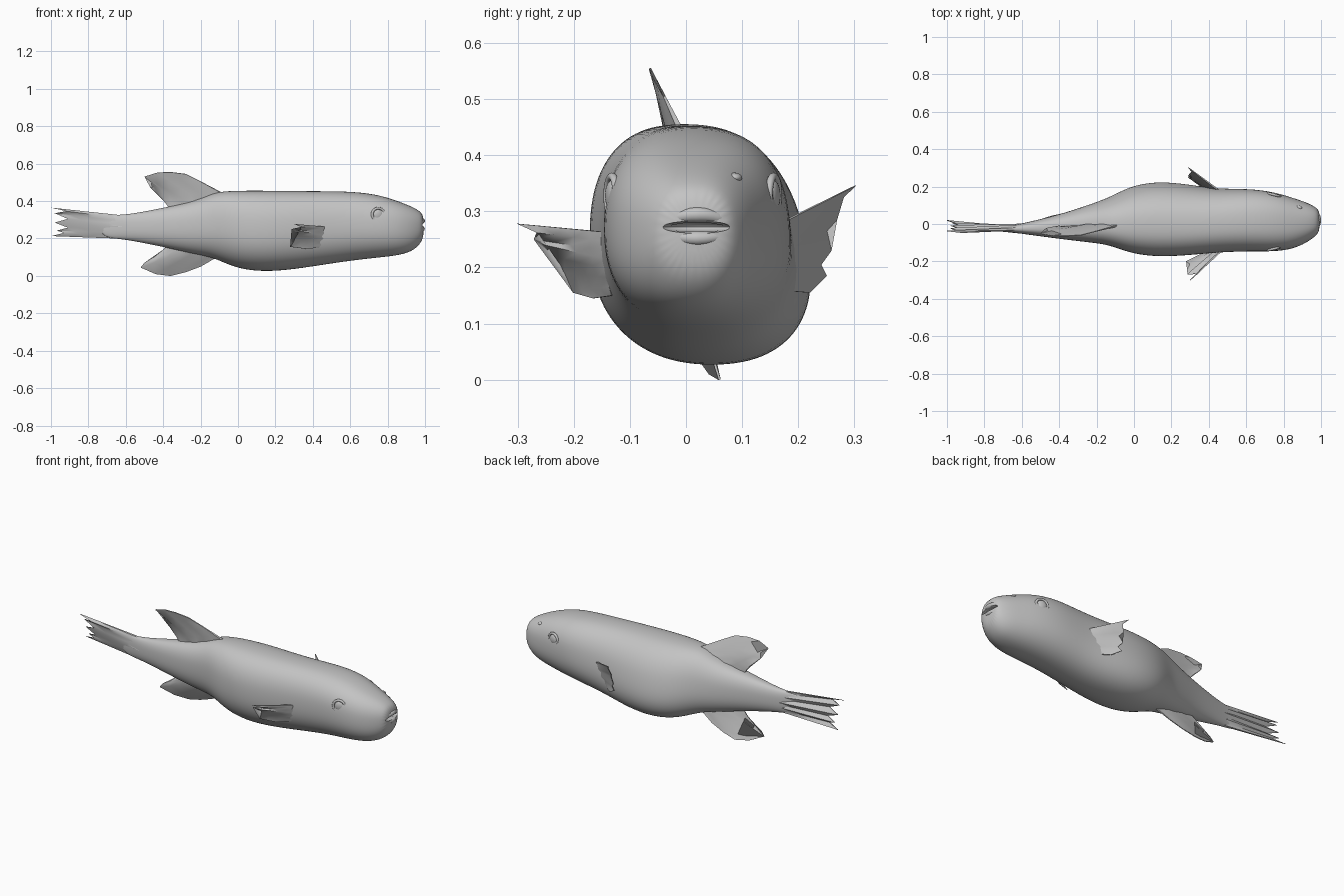
import bpy, bmesh, math
from mathutils import Vector

cube = bpy.data.objects.get("Cube")
if cube:
    bpy.data.objects.remove(cube, do_unlink=True)

skin = bpy.data.materials.new("grey_skin")
skin.use_nodes = True
GREY = (0.55, 0.55, 0.55, 1)
skin.diffuse_color = GREY
skin.node_tree.nodes["Principled BSDF"].inputs["Base Color"].default_value = GREY


def activate(obj):
    bpy.ops.object.select_all(action="DESELECT")
    obj.select_set(True)
    bpy.context.view_layer.objects.active = obj


def smooth(obj, angle):
    activate(obj)
    bpy.ops.object.shade_smooth_by_angle(angle=math.radians(angle))


def loft(name, rings):
    """Skin a list of equal closed rings and cap both ends."""
    bm = bmesh.new()
    rows = [[bm.verts.new(p) for p in ring] for ring in rings]
    count = len(rows[0])
    for a, b in zip(rows, rows[1:]):
        for i in range(count):
            j = (i + 1) % count
            bm.faces.new((a[i], a[j], b[j], b[i]))
    bm.faces.new(rows[0])
    bm.faces.new(rows[-1])
    bmesh.ops.recalc_face_normals(bm, faces=bm.faces)
    mesh = bpy.data.meshes.new(name)
    bm.to_mesh(mesh)
    bm.free()
    mesh.materials.append(skin)
    obj = bpy.data.objects.new(name, mesh)
    bpy.context.collection.objects.link(obj)
    return obj


def section(x, low, high, right, left, lean, sides=28):
    """Rounded-box ring, rounder below, with the belly leaning to the left."""
    ring = []
    for i in range(sides):
        angle = math.tau * i / sides
        c, s = math.cos(angle), math.sin(angle)
        power = 2.5 if s > 0 else 2.25
        c = math.copysign(abs(c) ** (2 / power), c)
        s = math.copysign(abs(s) ** (2 / power), s)
        y = (left + right) / 2 + (left - right) / 2 * c * (1 - lean * s) - lean * s / 4
        ring.append((x, y, (low + high) / 2 + (high - low) / 2 * s))
    return ring


def fin(name, front, back, tips, normal, thick, rows=5):
    """Ribbed blade from a root line to a ragged edge, thinner at the tips."""
    front, back, normal = Vector(front), Vector(back), Vector(normal).normalized()
    last = len(tips) - 1
    rings = []
    for r in range(rows):
        t = r / (rows - 1)
        near, far = [], []
        for i, tip in enumerate(tips):
            p = front.lerp(back, i / last).lerp(Vector(tip), t)
            bulge = 0.25 + math.sin(math.pi * i / last)
            rib = 1 if i % 2 == 0 else 0.6
            half = normal * (thick * bulge * rib * (1 - t) + 0.002)
            near.append(p + half)
            far.append(p - half)
        rings.append(near + far[::-1])
    obj = loft(name, rings)
    smooth(obj, 50)
    return obj


# Body: x, underside, back, right side, left side, belly lean
stations = [
    (-.74, .225, .31, -.03, -.02, 0),
    (-.68, .2, .328, -.042, -.013, 0),
    (-.6, .195, .325, -.052, .002, 0),
    (-.4, .155, .364, -.08, .05, 0),
    (-.25, .12, .397, -.097, .1, .02),
    (-.16, .103, .432, -.108, .13, .05),
    (-.1, .082, .452, -.125, .156, .08),
    (0, .037, .457, -.162, .203, .1),
    (.14, .02, .457, -.177, .223, .1),
    (.3, .034, .455, -.167, .206, .09),
    (.45, .058, .454, -.152, .186, .05),
    (.62, .083, .452, -.146, .19, .02),
    (.75, .097, .435, -.149, .172, 0),
    (.85, .108, .403, -.134, .14, 0),
    (.92, .126, .375, -.102, .117, 0),
    (.965, .158, .352, -.07, .095, 0),
    (.995, .205, .325, -.04, .07, 0),
]
body = loft("body", [section(*s) for s in stations])
body.modifiers.new("round", "SUBSURF").levels = 2
activate(body)
bpy.ops.object.modifier_apply(modifier="round")

# Mouth opening
bpy.ops.mesh.primitive_uv_sphere_add(segments=24, ring_count=12, location=(1, .02, .272))
cutter = bpy.context.object
cutter.name = "mouth_cutter"
cutter.scale = (.045, .065, .011)
cutter.hide_render = True
cutter.data.materials.append(skin)
cut = body.modifiers.new("mouth", "BOOLEAN")
cut.operation = "DIFFERENCE"
cut.object = cutter
activate(body)
bpy.ops.object.modifier_apply(modifier="mouth")
bpy.data.objects.remove(cutter, do_unlink=True)
smooth(body, 50)


def lip(name, height, bow, depth):
    curve = bpy.data.curves.new(name, "CURVE")
    curve.dimensions = "3D"
    curve.bevel_depth = depth
    curve.bevel_resolution = 4
    curve.use_fill_caps = True
    line = curve.splines.new("BEZIER")
    line.bezier_points.add(4)
    for i, p in enumerate(line.bezier_points):
        u = i / 2 - 1
        p.co = (.986 - .03 * u * u, .02 + .07 * u, height + bow * (1 - u * u))
        p.radius = 1 - .6 * u * u
        p.handle_left_type = p.handle_right_type = "AUTO"
    curve.materials.append(skin)
    bpy.context.collection.objects.link(bpy.data.objects.new(name, curve))


lip("upper_lip", .274, .02, .014)
lip("lower_lip", .262, -.01, .013)


def blob(name, location, scale, turn):
    bpy.ops.mesh.primitive_uv_sphere_add(segments=20, ring_count=12, location=location)
    obj = bpy.context.object
    obj.name, obj.scale, obj.rotation_euler = name, scale, (0, 0, turn)
    obj.data.materials.append(skin)
    smooth(obj, 60)


# Eyes with lids, and nostrils
for side, word in ((-1, "right"), (1, "left")):
    spot = (.75, .012 + .144 * side, .328)
    turn = -side * math.radians(14)
    blob(word + "_eye", spot, (.027, .011, .027), turn)
    bpy.ops.mesh.primitive_torus_add(major_radius=.034, minor_radius=.007,
                                     major_segments=28, minor_segments=10,
                                     location=spot, rotation=(math.pi / 2, 0, turn))
    bpy.context.object.name = word + "_eyelid"
    bpy.context.object.data.materials.append(skin)
    smooth(bpy.context.object, 60)
    blob(word + "_nostril", (.88, .014 + .072 * side, .36), (.018, .014, .009), 0)

# Dorsal fin leans to the right
edge = [(-.2, .505), (-.28, .545), (-.36, .555), (-.43, .552),
        (-.5, .53), (-.46, .5), (-.47, .475), (-.4, .41)]
fin("dorsal_fin", (-.07, -.005, .435), (-.36, -.02, .35),
    [(x, -.01 - .52 * max(z - .45, 0), z) for x, z in edge], (0, 1, .5), .014)

# Anal fin curls back under the body
edge = [(-.2, .05), (-.28, .02), (-.36, 0), (-.44, .01),
        (-.52, .045), (-.5, .07), (-.45, .1), (-.4, .14)]
fin("anal_fin", (-.08, .02, .12), (-.36, 0, .18),
    [(x, .06 - .3 * z + .18 * min(x + .36, 0), z) for x, z in edge], (0, 1, .3), .014)

# Tail fin, pleated, lower lobe swung to the left
edge = [(-1, .365), (-.92, .346), (-.98, .335), (-.91, .305), (-.98, .285),
        (-.91, .258), (-.97, .242), (-.93, .23), (-1, .213)]
fin("tail_fin", (-.6, -.025, .322), (-.6, -.025, .198),
    [(x, -.045 + .007 * i + .008 * (-1) ** i, z) for i, (x, z) in enumerate(edge)],
    (0, 1, 0), .02)

# Pectoral fins
fin("right_pectoral_fin", (.48, -.13, .262), (.43, -.13, .15),
    [(.3, -.3, .278), (.34, -.265, .262), (.285, -.27, .25), (.33, -.25, .24),
     (.29, -.24, .22), (.3, -.215, .19), (.28, -.2, .155), (.36, -.165, .145)],
    (1, -1, 0), .012)
fin("left_pectoral_fin", (.48, .16, .275), (.42, .16, .16),
    [(.29, .302, .346), (.31, .28, .325), (.295, .268, .285), (.31, .25, .265),
     (.29, .258, .23), (.31, .24, .205), (.29, .25, .185), (.34, .22, .155)],
    (1, 1, 0), .012)
